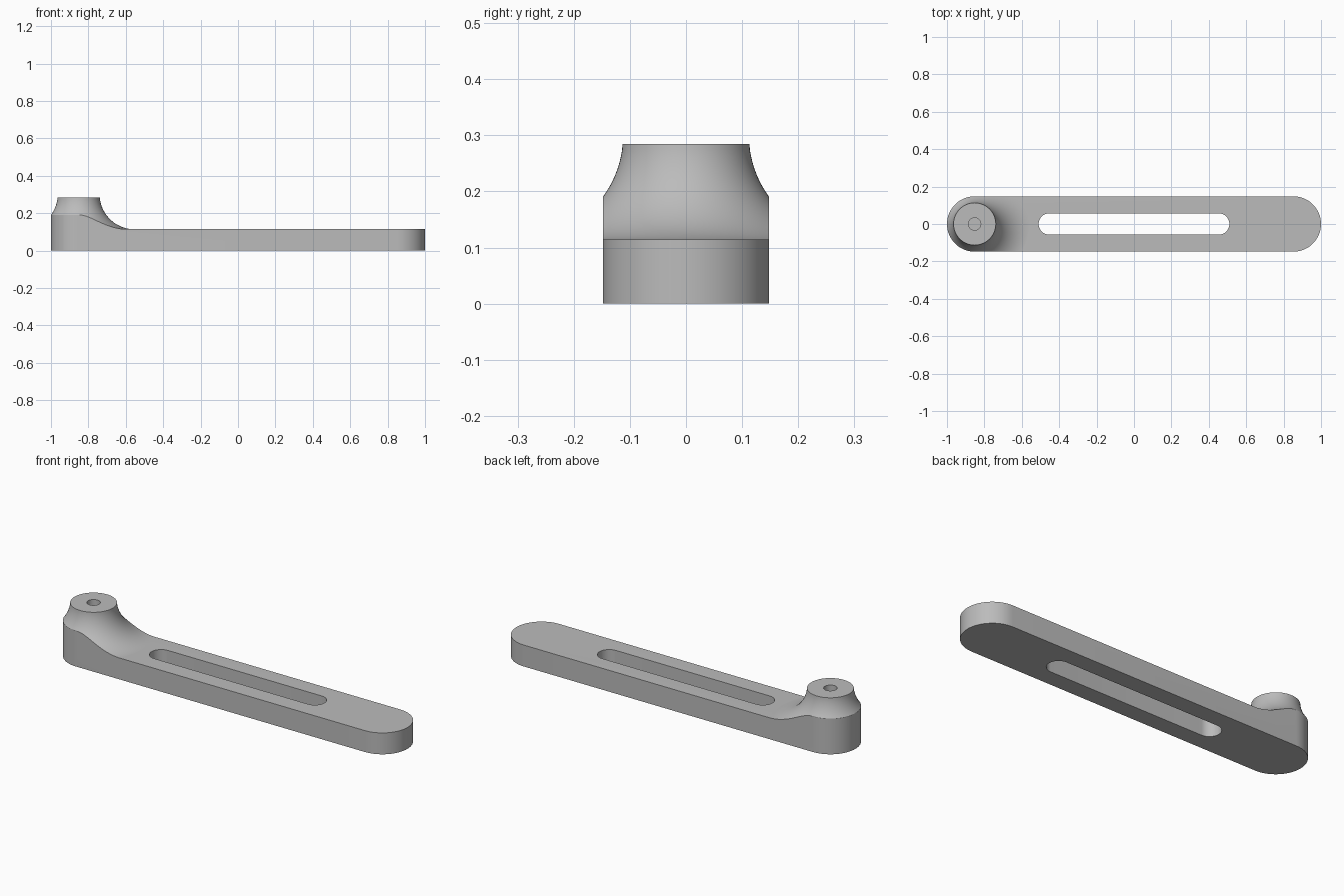
import bpy
import bmesh
from math import sin, cos, pi, asin

if "Cube" in bpy.data.objects:
    bpy.data.objects.remove(bpy.data.objects["Cube"])

HALF_WIDTH = 0.148
BAR_TOP = 0.114
BOSS_TOP = 0.285
BOSS_X = -1 + HALF_WIDTH
TOP_RADIUS = 0.113
FILLET = 0.187
FILLET_R = 0.299          # distance of the fillet centre from the boss axis
HOLE_RADIUS = 0.033

grey = bpy.data.materials.new("plain grey")
grey.use_nodes = True
colour = (0.5, 0.5, 0.5, 1)
grey.diffuse_color = colour
grey.node_tree.nodes["Principled BSDF"].inputs["Base Color"].default_value = colour


def make_object(name, bm):
    bmesh.ops.recalc_face_normals(bm, faces=bm.faces)
    mesh = bpy.data.meshes.new(name)
    bm.to_mesh(mesh)
    bm.free()
    mesh.materials.append(grey)
    obj = bpy.data.objects.new(name, mesh)
    bpy.context.collection.objects.link(obj)
    return obj


def prism(name, outline, low, high):
    """Extrude a flat outline between two heights."""
    bm = bmesh.new()
    face = bm.faces.new([bm.verts.new((x, y, low)) for x, y in outline])
    grown = bmesh.ops.extrude_face_region(bm, geom=[face])["geom"]
    bmesh.ops.translate(bm, vec=(0, 0, high - low),
                        verts=[v for v in grown if isinstance(v, bmesh.types.BMVert)])
    return make_object(name, bm)


def stadium(half_length, radius, steps=32):
    points = []
    for side in (1, -1):
        for i in range(steps + 1):
            a = -pi / 2 + pi * i / steps
            points.append((side * (half_length - radius + radius * cos(a)),
                           side * radius * sin(a)))
    return points


def lathe(name, profile, x, steps=96):
    """Spin an (r, z) profile, closed by flat caps, around a vertical axis."""
    bm = bmesh.new()
    rings = [[bm.verts.new((x + r * cos(2 * pi * i / steps), r * sin(2 * pi * i / steps), z))
              for i in range(steps)] for r, z in profile]
    for a, b in zip(rings, rings[1:]):
        for i in range(steps):
            j = (i + 1) % steps
            bm.faces.new((a[i], a[j], b[j], b[i]))
    bm.faces.new(rings[0])
    bm.faces.new(rings[-1])
    return make_object(name, bm)


def combine(target, tool, operation):
    mod = target.modifiers.new(operation, "BOOLEAN")
    mod.operation = operation
    mod.solver = "EXACT"
    mod.object = tool
    bpy.context.view_layer.objects.active = target
    bpy.ops.object.modifier_apply(modifier=mod.name)
    bpy.data.objects.remove(tool)


# Oversized slab that sets the bar thickness
arm = prism("slotted_arm", [(-1.5, -0.5), (1.5, -0.5), (1.5, 0.5), (-1.5, 0.5)], 0, BAR_TOP)

# Flared boss with a concave fillet running into the bar top
centre_z = BAR_TOP - 0.0002 + FILLET
start = asin((centre_z - BOSS_TOP) / FILLET)
profile = [(FILLET_R, 0.05)]
for i in range(25):
    a = pi / 2 + (start - pi / 2) * i / 24
    profile.append((FILLET_R - FILLET * cos(a), centre_z - FILLET * sin(a)))
profile[-1] = (TOP_RADIUS, BOSS_TOP)
combine(arm, lathe("boss", profile, BOSS_X), "UNION")

# Trim everything to the rounded outline
combine(arm, prism("outline", stadium(1, HALF_WIDTH), -0.2, 0.5), "INTERSECT")

# Long through slot and blind hole in the boss
combine(arm, prism("slot", stadium(0.51, 0.057, 24), -0.2, 0.5), "DIFFERENCE")
hole = lathe("hole", [(HOLE_RADIUS, 0.115), (HOLE_RADIUS, 0.4)], BOSS_X, 32)
combine(arm, hole, "DIFFERENCE")

# Smooth curved walls, keep the rims sharp
bpy.ops.object.select_all(action="DESELECT")
arm.select_set(True)
bpy.context.view_layer.objects.active = arm
bpy.ops.object.shade_smooth_by_angle(angle=0.4)
